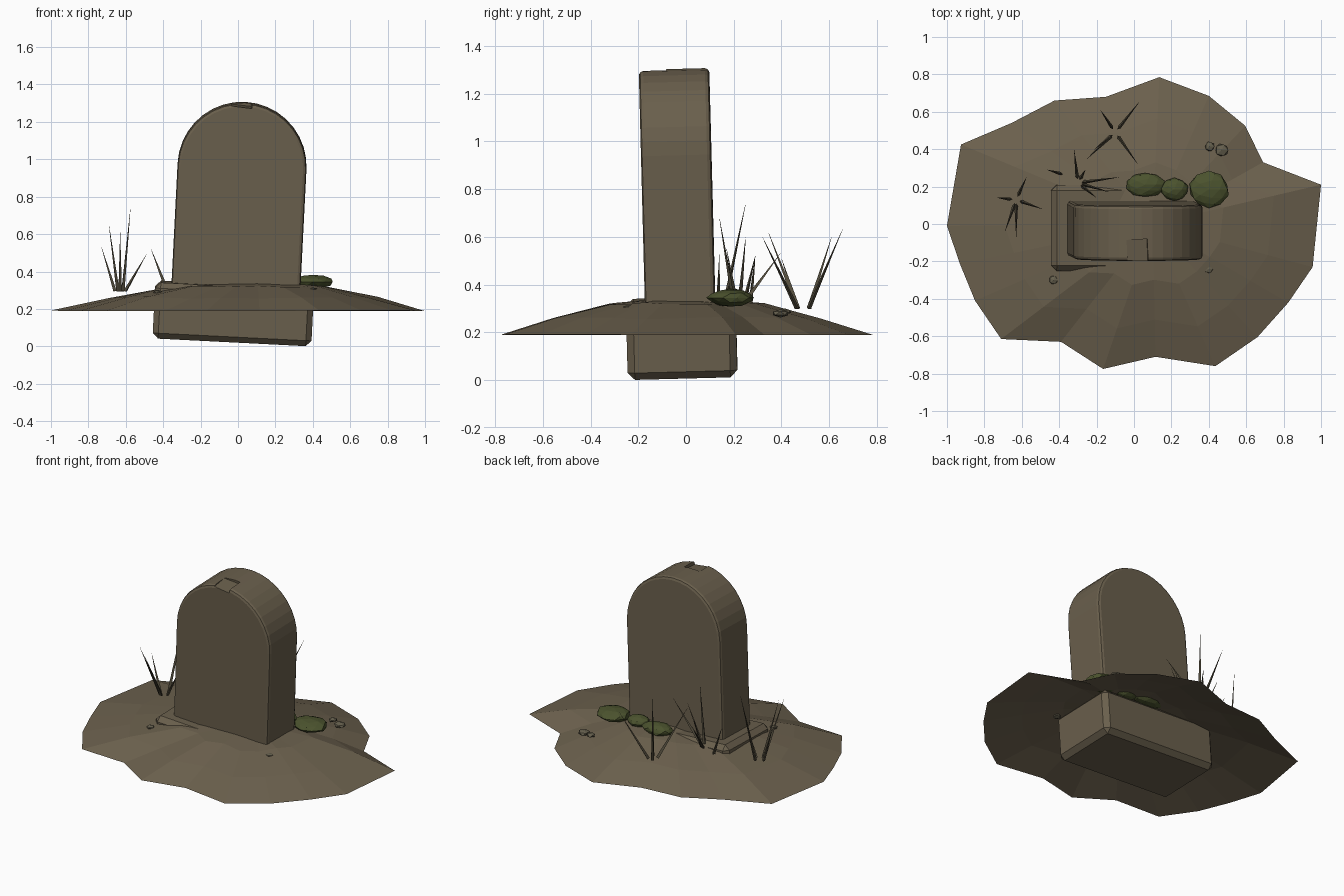
import bpy, bmesh, math, random
from mathutils import Vector, Matrix

if "Cube" in bpy.data.objects:
    bpy.data.objects.remove(bpy.data.objects["Cube"])
random.seed(4)
LEAN = (math.radians(1.5), math.radians(2.9), 0)


def material(name, rgb):
    m = bpy.data.materials.new(name)
    m.use_nodes = True
    m.diffuse_color = (*rgb, 1)
    bsdf = m.node_tree.nodes["Principled BSDF"]
    bsdf.inputs["Base Color"].default_value = (*rgb, 1)
    bsdf.inputs["Roughness"].default_value = 0.9
    return m


EARTH = material("earth", (0.15, 0.12, 0.076))
STONE = material("stone", (0.143, 0.115, 0.073))
MOSS = material("moss", (0.07, 0.085, 0.027))
GRASS = material("dry_grass", (0.085, 0.072, 0.045))
PEBBLE = material("pebble", (0.13, 0.115, 0.075))


def finish(bm, name, mat, loc=(0, 0, 0), rot=(0, 0, 0)):
    bmesh.ops.recalc_face_normals(bm, faces=bm.faces)
    me = bpy.data.meshes.new(name)
    bm.to_mesh(me)
    bm.free()
    me.materials.append(mat)
    ob = bpy.data.objects.new(name, me)
    ob.location, ob.rotation_euler = loc, rot
    bpy.context.collection.objects.link(ob)
    return ob


def bevel(ob, width, segments):
    mod = ob.modifiers.new("bevel", 'BEVEL')
    mod.width, mod.segments = width, segments
    mod.limit_method = 'ANGLE'
    mod.angle_limit = math.radians(40)


def box(name, size, mat, loc, rot):
    bm = bmesh.new()
    bmesh.ops.create_cube(bm, size=1)
    bmesh.ops.scale(bm, vec=size, verts=bm.verts)
    return finish(bm, name, mat, loc, rot)


# Earth mound: an open sheet of rings rising from an uneven rim
RIM = [(.135, .785), (.4, .685), (.595, .525), (.69, .33), (1, .21),
       (.955, -.23), (.825, -.42), (.66, -.605), (.435, -.76), (.115, -.71),
       (-.165, -.775), (-.39, -.63), (-.71, -.615), (-.85, -.41),
       (-.93, -.215), (-1, -.01), (-.925, .425), (-.655, .54),
       (-.425, .66), (-.15, .68)]
bm = bmesh.new()
peak = Vector((0.1, 0, 0.35))
rings = []
for scale, z in ((1, 0.19), (0.72, 0.26), (0.42, 0.322)):
    ring = []
    for x, y in RIM:
        wobble = random.uniform(-0.006, 0.006)
        ring.append(bm.verts.new((peak.x + (x - peak.x) * scale, y * scale,
                                  z + (wobble if scale < 1 else wobble / 3))))
    rings.append(ring)
top = bm.verts.new(peak)
n = len(RIM)
for i in range(n):
    j = (i + 1) % n
    for a, b in zip(rings, rings[1:]):
        bm.faces.new((a[i], a[j], b[j], b[i]))
    bm.faces.new((rings[-1][i], rings[-1][j], top))
mound = finish(bm, "earth_mound", EARTH)
if mound.data.polygons[0].normal.z < 0:
    mound.data.flip_normals()

# Buried plinth, leaning with the stone
plinth = box("buried_plinth", (0.85, 0.46, 0.30), STONE,
             (-0.025, -0.018, 0.176), LEAN)
bevel(plinth, 0.03, 1)

# Arched headstone: profile extruded through its depth
W, SPRING, DEPTH, SEG = 0.345, 0.62, 0.295, 18
profile = [(-W, -0.12), (W, -0.12)]
for i in range(SEG + 1):
    a = math.pi * i / SEG
    profile.append((W * math.cos(a), SPRING + W * math.sin(a)))
bm = bmesh.new()
face = bm.faces.new([bm.verts.new((x, -DEPTH / 2, z)) for x, z in profile])
ext = bmesh.ops.extrude_face_region(bm, geom=[face])
bmesh.ops.translate(bm, vec=(0, DEPTH, 0),
                    verts=[v for v in ext["geom"] if isinstance(v, bmesh.types.BMVert)])
headstone = finish(bm, "headstone", STONE, (-0.01, -0.025, 0.34), LEAN)
bevel(headstone, 0.018, 2)

# Chip broken out of the front of the crown
chip = box("chip_cutter", (0.11, 0.14, 0.08), STONE,
           (0.022, -0.155, 1.322), (0.1, 0.12, 0.05))
cut = headstone.modifiers.new("chip", 'BOOLEAN')
cut.operation, cut.object = 'DIFFERENCE', chip
bpy.context.view_layer.update()
bpy.context.view_layer.objects.active = headstone
for mod in list(headstone.modifiers):
    bpy.ops.object.modifier_apply(modifier=mod.name)
bpy.data.objects.remove(chip)


# Rounded lumps: moss and pebbles
def lump(name, mat, loc, radii, rough):
    bm = bmesh.new()
    bmesh.ops.create_icosphere(bm, subdivisions=2 if mat is MOSS else 1, radius=1)
    for v in bm.verts:
        v.co *= random.uniform(1 - rough, 1 + rough)
    bmesh.ops.scale(bm, vec=radii, verts=bm.verts)
    finish(bm, name, mat, loc)


for i, (x, y, rx, ry) in enumerate([(.06, .21, .105, .065),
                                    (.215, .185, .075, .06),
                                    (.4, .185, .107, .095)]):
    lump(f"moss_{i + 1}", MOSS, (x, y, 0.345), (rx, ry, 0.037), 0.06)
for i, (x, y, z, r) in enumerate([(.405, .415, .288, .028), (.47, .395, .28, .038),
                                  (-.43, -.3, .29, .026), (.4, -.24, .304, .026)]):
    lump(f"pebble_{i + 1}", PEBBLE, (x, y, z), (r, r, r * 0.45), 0.08)


# Grass tufts: tapered three-sided blades fanning from a base
def tuft(name, base, tips):
    base = Vector(base)
    bm = bmesh.new()
    for tip in map(Vector, tips):
        out = Vector((tip.x - base.x, tip.y - base.y, 0)).normalized()
        foot = base + out * 0.03
        axis = tip - foot
        turn = axis.to_track_quat('Z', 'Y').to_matrix().to_4x4()
        bmesh.ops.create_cone(bm, cap_ends=True, segments=3, radius1=0.011,
                              radius2=0.0005, depth=axis.length,
                              matrix=Matrix.Translation((foot + tip) / 2) @ turn)
    finish(bm, name, GRASS)


tuft("grass_right", (-.63, .13, .295),
     [(-.575, .25, .74), (-.73, .14, .53), (-.49, .08, .49),
      (-.63, -.07, .61), (-.69, -.04, .65)])
tuft("grass_back", (-.1, .49, .3),
     [(-.18, .61, .6), (.03, .655, .63), (-.255, .345, .62),
      (.02, .32, .6), (-.21, .4, .51)])
tuft("grass_near_stone", (-.3, .22, .33),
     [(-.08, .25, .6), (-.32, .395, .53), (-.13, .17, .55),
      (-.2, .14, .68), (-.26, .29, .52)])
tuft("grass_side", (-.36, .26, .32), [(-.465, .29, .52)])
